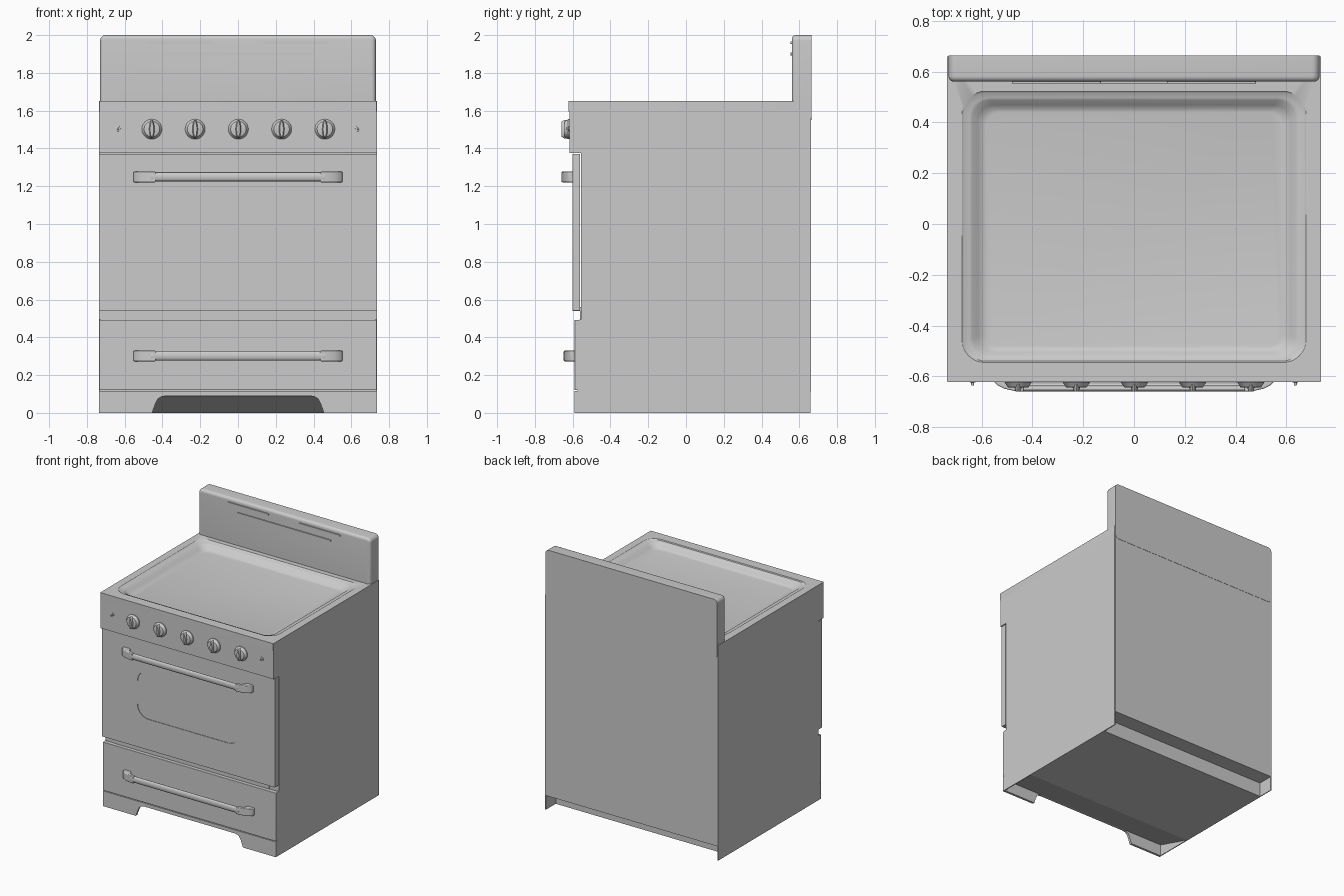
import bpy, bmesh, math

if "Cube" in bpy.data.objects:
    bpy.data.objects.remove(bpy.data.objects["Cube"])


def loft(name, loops, axis, smooth=True, bevel=0):
    """Skin 2D loops [(points, position along axis), ...] and cap both ends."""
    place = {'x': lambda u, v, t: (t, u, v),
             'y': lambda u, v, t: (u, t, v),
             'z': lambda u, v, t: (u, v, t)}[axis]
    bm = bmesh.new()
    rings = [[bm.verts.new(place(u, v, t)) for u, v in pts] for pts, t in loops]
    n = len(rings[0])
    for a, b in zip(rings, rings[1:]):
        for i in range(n):
            j = (i + 1) % n
            bm.faces.new((a[i], a[j], b[j], b[i]))
    bm.faces.new(rings[0])
    bm.faces.new(rings[-1])
    bmesh.ops.recalc_face_normals(bm, faces=bm.faces)
    me = bpy.data.meshes.new(name)
    bm.to_mesh(me)
    bm.free()
    ob = bpy.data.objects.new(name, me)
    bpy.context.collection.objects.link(ob)
    if bevel:
        m = ob.modifiers.new("bevel", 'BEVEL')
        m.width, m.segments, m.limit_method = bevel, 3, 'ANGLE'
    if smooth:
        bpy.ops.object.select_all(action='DESELECT')
        bpy.context.view_layer.objects.active = ob
        ob.select_set(True)
        bpy.ops.object.shade_smooth_by_angle(angle=math.radians(35))
    return ob


def prism(name, pts, axis, a, b, smooth=False, bevel=0):
    return loft(name, [(pts, a), (pts, b)], axis, smooth, bevel)


def box(name, x0, x1, y0, y1, z0, z1, bevel=0):
    return prism(name, [(x0, z0), (x1, z0), (x1, z1), (x0, z1)], 'y', y0, y1, bevel > 0, bevel)


def rrect(u0, u1, v0, v1, r, n=8):
    pts = []
    for k, (cu, cv) in enumerate([(u1 - r, v1 - r), (u0 + r, v1 - r),
                                  (u0 + r, v0 + r), (u1 - r, v0 + r)]):
        for i in range(n + 1):
            a = math.pi / 2 * (k + i / n)
            pts.append((cu + r * math.cos(a), cv + r * math.sin(a)))
    return pts


def ellipse(cu, cv, a, b, n=32):
    return [(cu + a * math.cos(2 * math.pi * i / n), cv + b * math.sin(2 * math.pi * i / n))
            for i in range(n)]


# Cabinet core with raised front underside and a rear toe notch
prism("cabinet_core", [(-0.575, 0.09), (-0.28, 0), (0.54, 0), (0.54, 0.11), (0.655, 0.11),
                       (0.655, 1.58), (-0.555, 1.58), (-0.555, 0.49), (-0.575, 0.49)],
      'x', -0.73, 0.73)
side = [(-0.575, 0), (0.66, 0), (0.66, 1.6), (-0.555, 1.6), (-0.555, 0.495), (-0.575, 0.49)]
for s, tag in ((-1, "left"), (1, "right")):
    prism("side_panel_" + tag, side, 'x', s * 0.728, s * 0.735)
box("back_panel", -0.73, 0.73, 0.65, 0.662, 0.11, 1.65)
box("door_gap_filler", -0.655, 0.655, -0.562, -0.55, 0.47, 0.56)

# Kick plate with arched cutout
arch = [(0.455, 0), (0.437, 0.05), (0.425, 0.073), (0.408, 0.085), (0.38, 0.09)]
kick = ([(0.735, 0.117), (0.735, 0)] + arch + [(-x, z) for x, z in reversed(arch)]
        + [(-0.735, 0), (-0.735, 0.117)])
prism("kick_plate", kick, 'y', -0.59, -0.572)

# Drawer front
box("drawer_front", -0.735, 0.735, -0.59, -0.56, 0.121, 0.492, 0.003)

# Oven door with shallow window recess
frame = rrect(-0.735, 0.735, 0.54, 1.371, 0.003)
window = rrect(-0.433, 0.433, 0.775, 1.14, 0.095)
glass = rrect(-0.43, 0.43, 0.778, 1.137, 0.092)
loft("oven_door", [(frame, -0.56), (frame, -0.602), (window, -0.602),
                   (window, -0.598), (glass, -0.598)], 'y')

# Control panel
box("control_panel", -0.735, 0.735, -0.617, -0.55, 1.376, 1.605)

# Cooktop with sunken basin
outer = rrect(-0.735, 0.735, -0.622, 0.66, 0.003)
loops = [(outer, 1.595), (outer, 1.651)]
for f, z in ((0, 1.651), (0.08, 1.645), (0.3, 1.643), (0.42, 1.638), (0.65, 1.618),
             (0.85, 1.606), (1, 1.603)):
    x = 0.677 - 0.097 * f
    loops.append((rrect(-x, x, -0.545 + 0.062 * f, 0.522 - 0.082 * f, 0.09 - 0.04 * f), z))
loft("cooktop", loops, 'z')

# Backsplash with rounded front edge
loops = [(rrect(-0.73, 0.73, 1.55, 2.0, 0.03), 0.664)]
for i in range(7):
    a = math.pi / 2 * i / 6
    d = 0.022 * (1 - math.cos(a))
    loops.append((rrect(-0.73 + d, 0.73 - d, 1.55 + d, 2.0 - d, 0.03 - d),
                  0.582 - 0.022 * math.sin(a)))
loft("backsplash", loops, 'y')
for k, (x0, x1, z) in enumerate(((-0.48, -0.13, 1.96), (0.13, 0.48, 1.96), (-0.4, 0.4, 1.9))):
    prism("vent_trim_%d" % (k + 1), rrect(x0, x1, z - 0.007, z + 0.007, 0.006, 4),
          'y', 0.553, 0.565, True)

# Control knobs with lens-shaped grips
for k in range(5):
    x, z = 0.002 + (k - 2) * 0.229, 1.502
    loft("knob_%d" % (k + 1), [(ellipse(x, z, r, r), y) for r, y in
                               ((0.053, -0.61), (0.053, -0.624), (0.05, -0.628),
                                (0.041, -0.642), (0.036, -0.644))], 'y')
    loft("knob_grip_%d" % (k + 1), [(ellipse(x, z, a, b), y) for a, b, y in
                                    ((0.016, 0.05, -0.622), (0.014, 0.048, -0.645),
                                     (0.009, 0.04, -0.66))], 'y')

# Small indicator studs
for s, tag in ((-1, "left"), (1, "right")):
    c = s * 0.635
    loft("stud_" + tag, [(ellipse(c, 1.505, r, r, 16), y) for r, y in
                         ((0.015, -0.61), (0.014, -0.622), (0.006, -0.624), (0.005, -0.636))], 'y')

# Handles: curved brackets joined by a rounded bar
bracket = [(0.553, -0.005), (0.551, 0.018), (0.538, 0.032), (0.51, 0.046), (0.47, 0.055),
           (0.435, 0.058), (0.435, 0.036), (0.47, 0.03), (0.488, 0.018), (0.495, -0.005)]
for part, wall, z in (("door", -0.602, 1.25), ("drawer", -0.59, 0.302)):
    for s, tag in ((-1, "left"), (1, "right")):
        prism("%s_handle_bracket_%s" % (part, tag), [(s * u, wall - d) for u, d in bracket],
              'z', z - 0.029, z + 0.027, True, 0.005)
    prism(part + "_handle_bar", ellipse(wall - 0.046, z, 0.012, 0.024, 24),
          'x', -0.46, 0.46, True)
